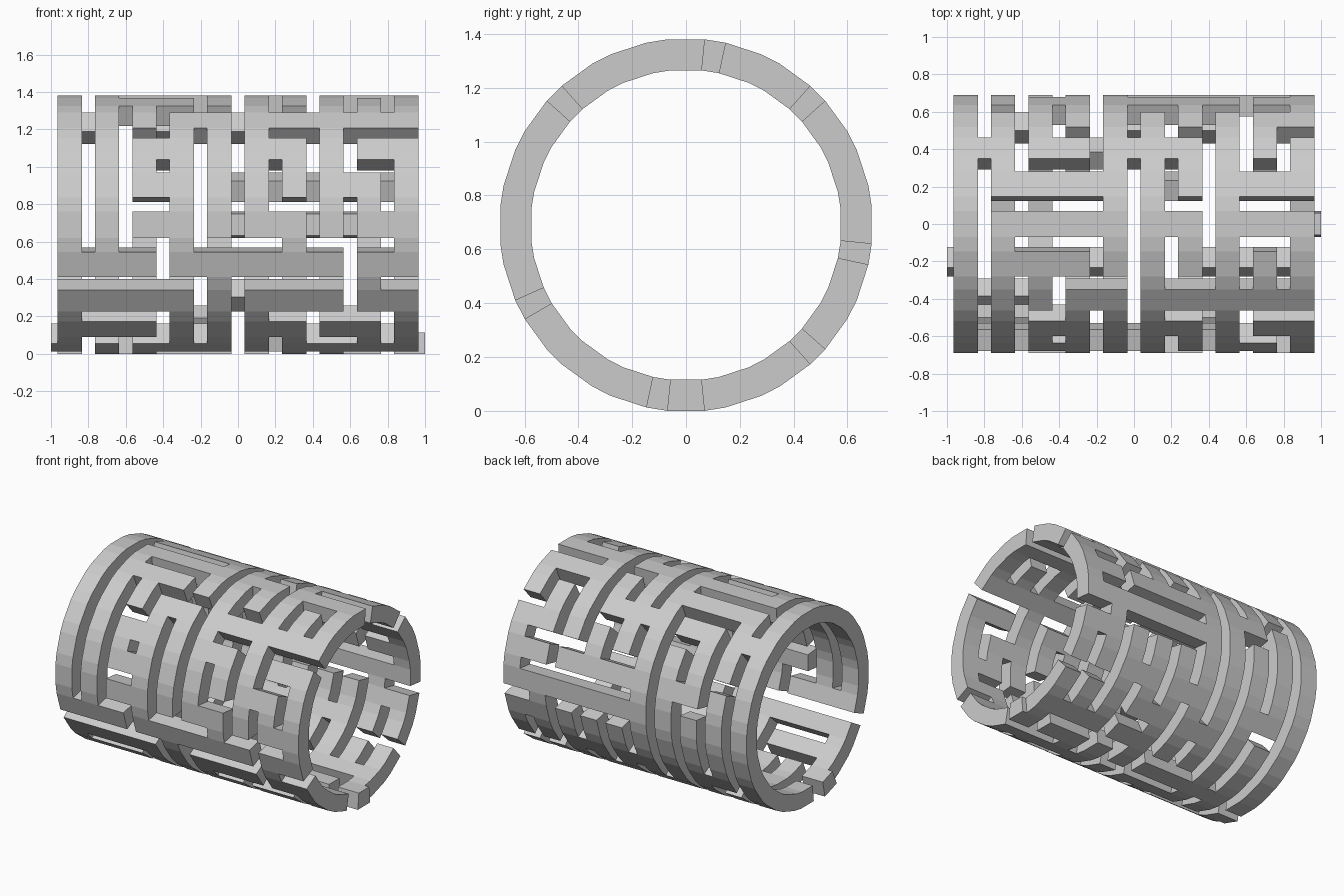
import bpy, bmesh, math, random

if "Cube" in bpy.data.objects:
    bpy.data.objects.remove(bpy.data.objects["Cube"])

random.seed(7)
COLS, ROWS = 10, 20
R_OUT, R_IN, ZC = 0.694, 0.578, 0.69
BAR_X, BAR_A = 0.065, math.radians(5.8)      # half widths of a strip

# Links along the axis, one string per row (row 0 on top, going over the back):
# '#' joined, '.' cut, '?' completed automatically
ALONG = [".###?#.##", ".###.??##", "#.?.##???", ".????????", ".????????",
         ".????????", ".????????", ".????????", ".????????", ".????????",
         ".????????", "?????????", "##.??#?#?", "###..##.#", "##.####.#",
         "..#..#..#", "..#....#.", "..#..#..#", ".?.#.####", ".##......"]
# Links around the ring, from each row to the next one
AROUND = ["#...##.#..", "##..##??.#", "#???#????.", "#????????#", "#????????#",
          "#????????.", "#????????#", "#????????.", "#????????#", "#????????#",
          ".????????.", "?..##???##", "?..?#?..?#", "....#...#.", "##.#..#..#",
          "##.###.###", "########.#", "##.###.#..", "##?..#?###", "##..##?#.#"]

# Join the strips into one connected labyrinth
parent = {(i, k): (i, k) for i in range(COLS) for k in range(ROWS)}


def find(n):
    while parent[n] != n:
        n = parent[n]
    return n


edges = []
for k in range(ROWS):
    for i in range(COLS - 1):
        rank = {'#': -1, '?': random.random(), '.': None}[ALONG[k][i]]
        edges.append((rank, (i, k), (i + 1, k), (2 + 2 * i, 2 * k)))
    for i in range(COLS):
        rank = {'#': -1, '?': 0.65 * random.random(), '.': None}[AROUND[k][i]]
        edges.append((rank, (i, k), (i, (k + 1) % ROWS), (1 + 2 * i, 2 * k + 1)))

solid = {(1 + 2 * i, 2 * k) for i in range(COLS) for k in range(ROWS)}
solid |= {(0, 22), (20, 20)}                 # entry and exit stubs
for rank, a, b, cell in sorted(e for e in edges if e[0] is not None):
    ra, rb = find(a), find(b)
    if rank < 0 or ra != rb:
        solid.add(cell)
        if ra != rb:
            parent[ra] = rb

# Grid lines of the unrolled sheet
xs = [-1.0]
for i in range(COLS):
    xs += [-0.9 + 0.2 * i - BAR_X, -0.9 + 0.2 * i + BAR_X]
xs.append(1.0)
angles = []
for k in range(ROWS):
    a = k * math.tau / ROWS
    angles += [a - BAR_A, a + BAR_A]
NA = len(angles)

# Wrap the sheet into a thick tube
bm = bmesh.new()
verts = {}


def v(i, j, r):
    key = (i, j % NA, r)
    if key not in verts:
        a = angles[j % NA]
        verts[key] = bm.verts.new((xs[i], r * math.sin(a), ZC + r * math.cos(a)))
    return verts[key]


def wall(p, q):
    bm.faces.new([v(*p, R_OUT), v(*q, R_OUT), v(*q, R_IN), v(*p, R_IN)])


for i, j in sorted(solid):
    corners = [(i, j), (i + 1, j), (i + 1, j + 1), (i, j + 1)]
    bm.faces.new([v(*c, R_OUT) for c in corners])
    bm.faces.new([v(*c, R_IN) for c in reversed(corners)])
    sides = [(i, (j - 1) % NA), (i + 1, j), (i, (j + 1) % NA), (i - 1, j)]
    for n, side in enumerate(sides):
        if side not in solid:
            wall(corners[n], corners[(n + 1) % 4])

bmesh.ops.recalc_face_normals(bm, faces=bm.faces[:])
mesh = bpy.data.meshes.new("labyrinth_tube")
bm.to_mesh(mesh)
bm.free()
bpy.context.collection.objects.link(bpy.data.objects.new("labyrinth_tube", mesh))
